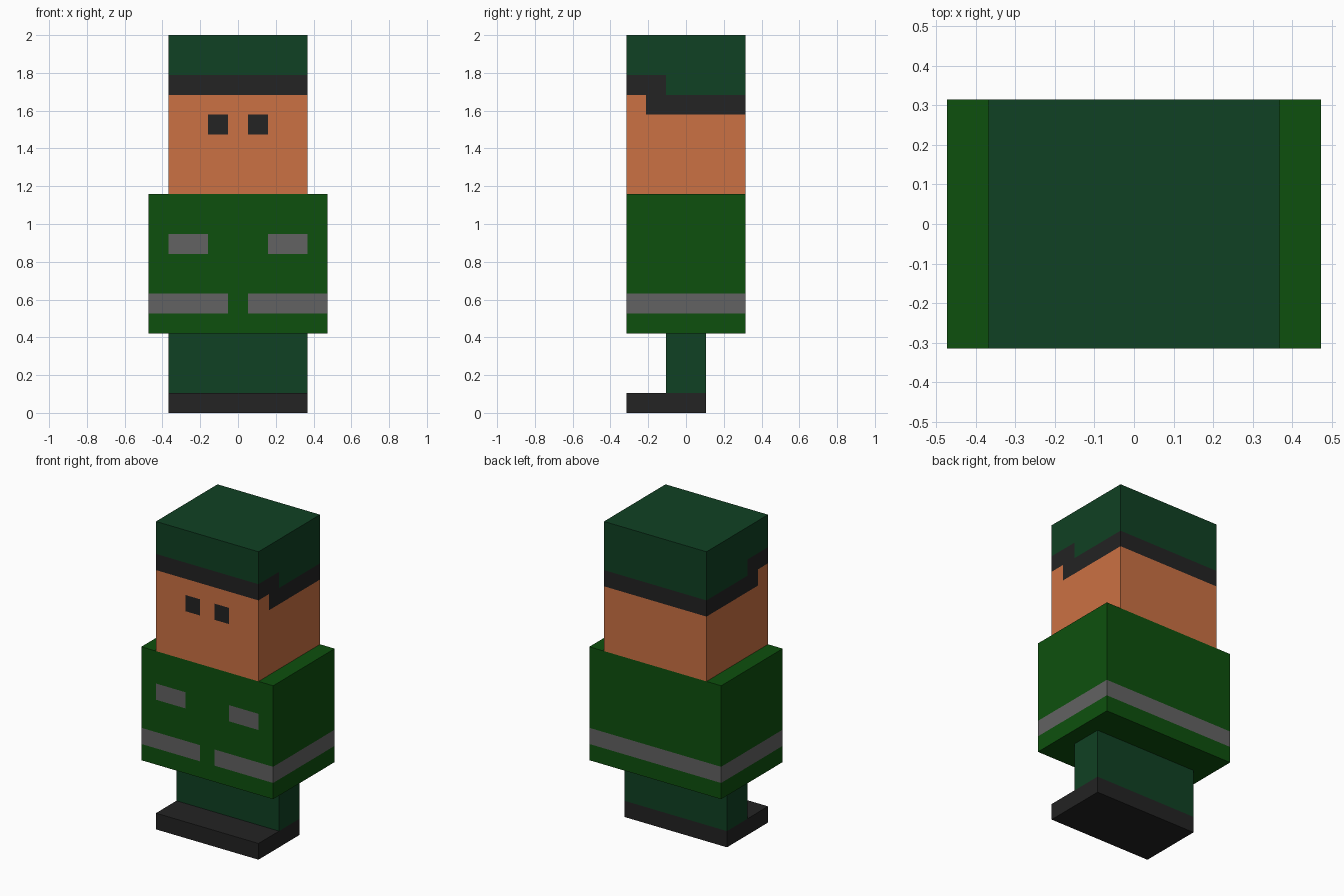
import bpy, bmesh
from mathutils import Vector

if "Cube" in bpy.data.objects:
    bpy.data.objects.remove(bpy.data.objects["Cube"])

U = 2 / 19  # one voxel; the figure is 19 voxels tall


def material(name, rgb):
    m = bpy.data.materials.new(name)
    lin = [((c / 255 + 0.055) / 1.055) ** 2.4 for c in rgb]
    m.diffuse_color = (*lin, 1)
    m.use_nodes = True
    m.node_tree.nodes["Principled BSDF"].inputs["Base Color"].default_value = m.diffuse_color
    return m


DARK_GREEN = material("dark green", (16, 65, 35))
GREEN = material("jacket green", (13, 80, 13))
SKIN = material("skin", (203, 113, 67))
BLACK = material("black", (35, 35, 35))
GREY = material("grey", (98, 98, 98))


def box(name, lo, hi, mats, cuts=((), (), ()), rule=None):
    """Box in voxel units, sliced at the cut positions; rule(x, y, z) picks each face's material."""
    lo, hi = Vector(lo), Vector(hi)
    bm = bmesh.new()
    bmesh.ops.create_cube(bm, size=1)
    for v in bm.verts:
        v.co = [(a + b) / 2 + c * (b - a) for a, b, c in zip(lo, hi, v.co)]
    for axis, places in enumerate(cuts):
        for p in places:
            co, no = Vector(), Vector()
            co[axis], no[axis] = p, 1
            bmesh.ops.bisect_plane(bm, geom=bm.verts[:] + bm.edges[:] + bm.faces[:],
                                   plane_co=co, plane_no=no)
    if rule:
        for f in bm.faces:
            f.material_index = rule(*f.calc_center_median())
    for v in bm.verts:
        v.co *= U
    me = bpy.data.meshes.new(name)
    bm.to_mesh(me)
    bm.free()
    for m in mats:
        me.materials.append(m)
    ob = bpy.data.objects.new(name, me)
    bpy.context.collection.objects.link(ob)


def head_rule(x, y, z):
    """0 skin, 1 black band and eyes, 2 hat."""
    if z < 15:
        return int(y < -2.9 and z > 14 and 0.5 < abs(x) < 1.5)
    if z < 16:
        return int(y > -2)
    if z < 17:
        return 1 if y < -1 else 2
    return 2


def jacket_rule(x, y, z):
    """0 jacket, 1 grey stripe and pockets."""
    front = y < -2.9
    if 5 < z < 6:
        return int(not front or abs(x) > 0.5)
    return int(front and 8 < z < 9 and 1.5 < abs(x) < 3.5)


# Feet and legs
box("shoes", (-3.5, -3, 0), (3.5, 1, 1), [BLACK])
box("legs", (-3.5, -1, 1), (3.5, 1, 4), [DARK_GREEN])

# Jacket with reflective stripe and pockets
box("jacket", (-4.5, -3, 4), (4.5, 3, 11), [GREEN, GREY],
    ((-3.5, -1.5, -0.5, 0.5, 1.5, 3.5), (), (5, 6, 8, 9)), jacket_rule)

# Head with eyes, stepped band and hat
box("head", (-3.5, -3, 11), (3.5, 3, 19), [SKIN, BLACK, DARK_GREEN],
    ((-1.5, -0.5, 0.5, 1.5), (-2, -1), (14, 15, 16, 17)), head_rule)
